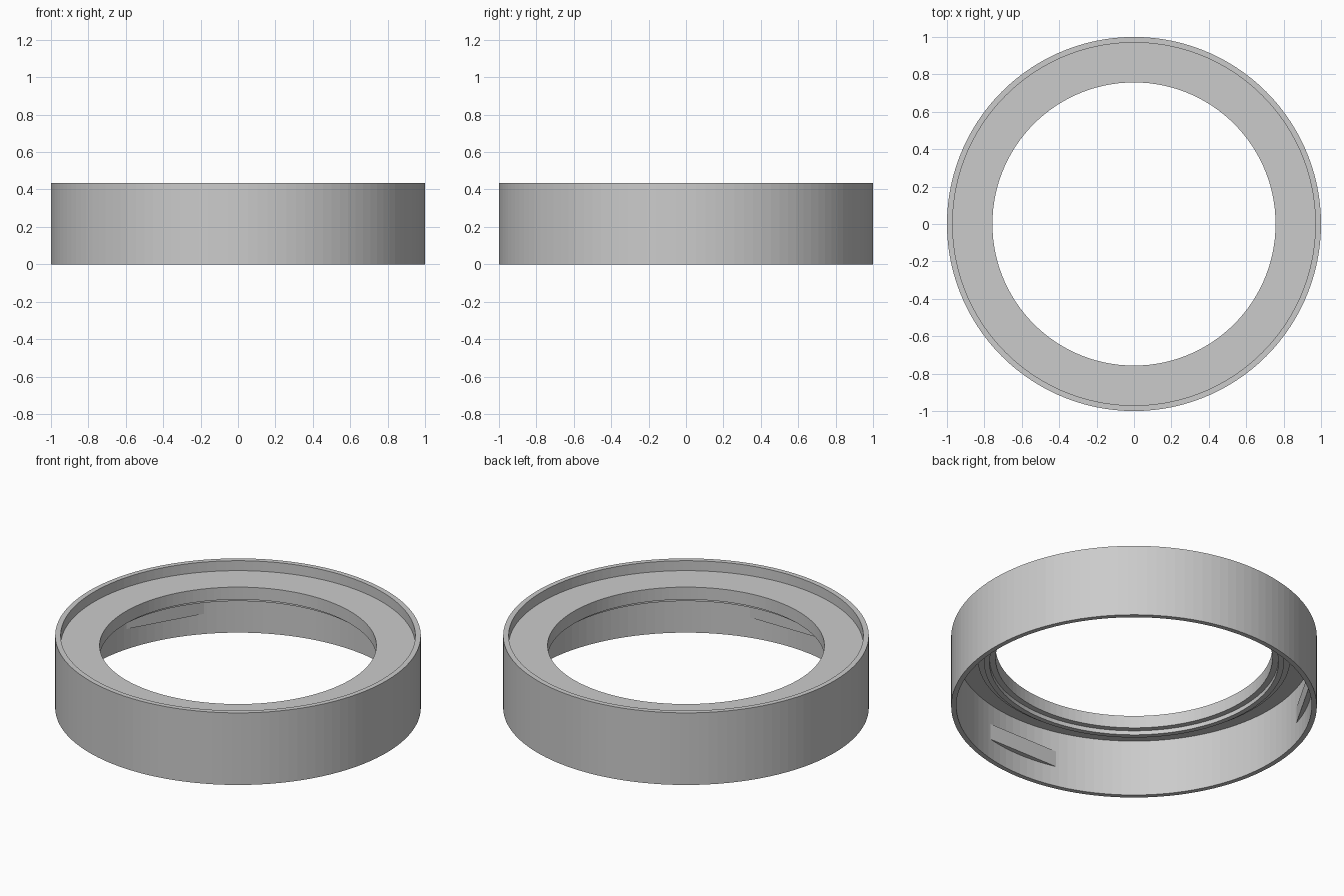
import bpy, bmesh
from math import sin, cos, pi, radians

if "Cube" in bpy.data.objects:
    bpy.data.objects.remove(bpy.data.objects["Cube"])

SEGMENTS = 120
INNER = 0.972          # inside radius of the outer wall

grey = bpy.data.materials.new("plain grey")
grey.use_nodes = True
grey.diffuse_color = (0.6, 0.6, 0.6, 1)
grey.node_tree.nodes["Principled BSDF"].inputs["Base Color"].default_value = (0.6, 0.6, 0.6, 1)


def finish(bm, name):
    bmesh.ops.recalc_face_normals(bm, faces=bm.faces)
    mesh = bpy.data.meshes.new(name)
    bm.to_mesh(mesh)
    bm.free()
    mesh.materials.append(grey)
    obj = bpy.data.objects.new(name, mesh)
    bpy.context.collection.objects.link(obj)
    return obj


def lathe(name, profile):
    """Turn a closed (radius, height) profile around the z axis."""
    bm = bmesh.new()
    rings = []
    for i in range(SEGMENTS):
        a = 2 * pi * i / SEGMENTS
        rings.append([bm.verts.new((r * cos(a), r * sin(a), z)) for r, z in profile])
    n = len(profile)
    for i, ring in enumerate(rings):
        after = rings[(i + 1) % SEGMENTS]
        for j in range(n):
            k = (j + 1) % n
            bm.faces.new((ring[j], after[j], after[k], ring[k]))
    return finish(bm, name)


def chord_tab(name, angle, half, low, high):
    """Flat-faced grip tab filling a shallow slice of the inner wall."""
    bm = bmesh.new()
    outline = [(INNER, angle - half), (INNER, angle + half)]
    outline += [(0.985, angle + half * (1 - t / 4)) for t in range(9)]
    base = bm.faces.new([bm.verts.new((r * cos(a), r * sin(a), low)) for r, a in outline])
    top = bmesh.ops.extrude_face_region(bm, geom=[base])["geom"]
    verts = [v for v in top if isinstance(v, bmesh.types.BMVert)]
    bmesh.ops.translate(bm, verts=verts, vec=(0, 0, high - low))
    return finish(bm, name)


# Outer wall, recessed top ledge, central lip and stepped boss beneath it
lathe("ring_body", [
    (1.0, 0.0), (1.0, 0.435), (0.97, 0.435), (0.97, 0.375),
    (0.757, 0.375), (0.757, 0.30), (0.79, 0.30), (0.79, 0.275),
    (0.82, 0.275), (0.82, 0.30), (0.855, 0.30), (0.855, 0.34),
    (INNER, 0.34), (INNER, 0.0),
])

# Three tabs evenly spaced around the inside of the wall
for n, degrees in enumerate((30, 150, 270), 1):
    chord_tab(f"grip_tab_{n}", radians(degrees), radians(14), 0.122, 0.218)
